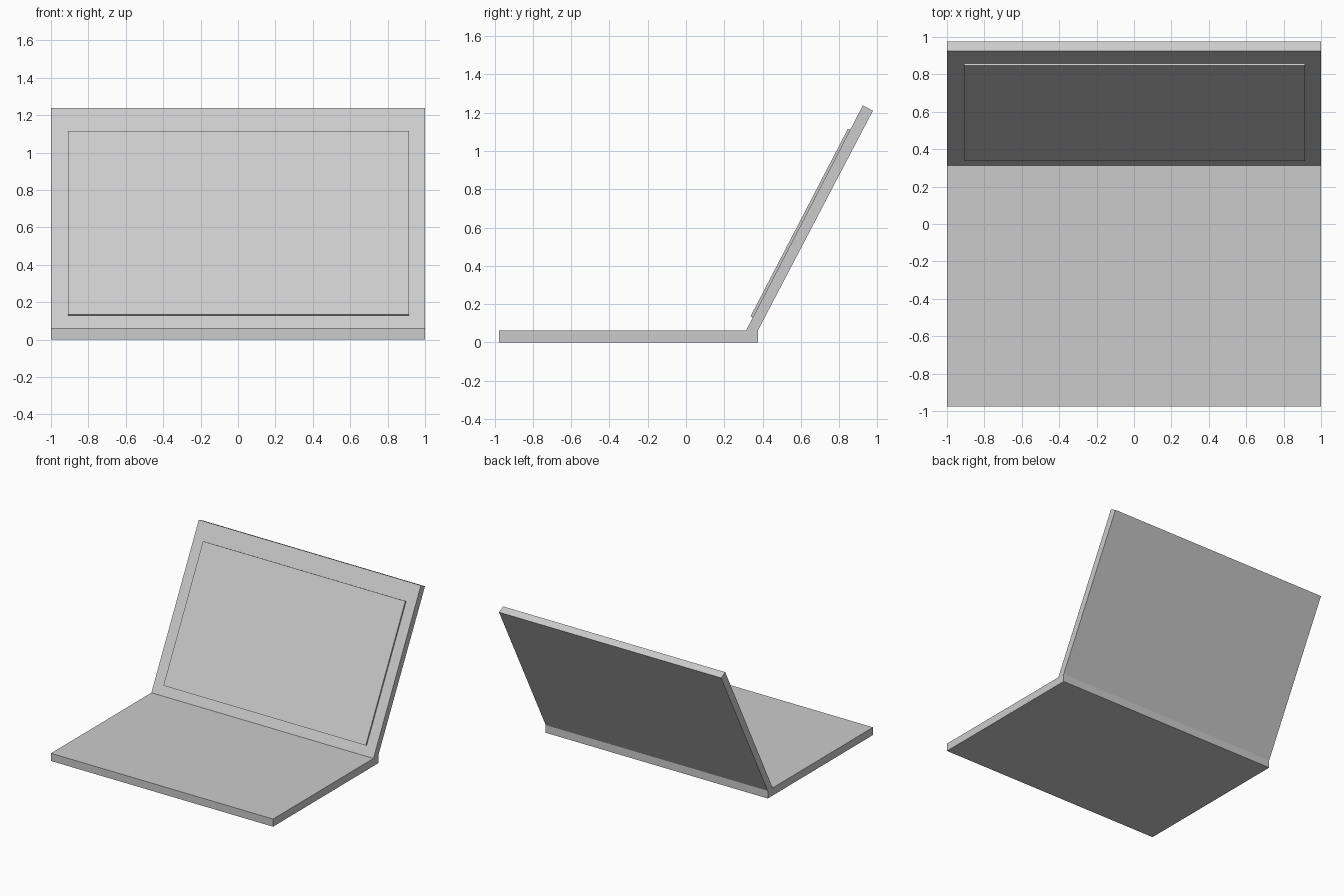
import bpy
import bmesh
from mathutils import Vector

if "Cube" in bpy.data.objects:
    bpy.data.objects.remove(bpy.data.objects["Cube"])


def extrude_profile(name, points, x0, x1):
    """Extrude a (y, z) profile along x into a closed solid."""
    bm = bmesh.new()
    face = bm.faces.new([bm.verts.new((x0, y, z)) for y, z in points])
    side = bmesh.ops.extrude_face_region(bm, geom=[face])["geom"]
    verts = [g for g in side if isinstance(g, bmesh.types.BMVert)]
    bmesh.ops.translate(bm, verts=verts, vec=(x1 - x0, 0, 0))
    bmesh.ops.recalc_face_normals(bm, faces=bm.faces)
    mesh = bpy.data.meshes.new(name)
    bm.to_mesh(mesh)
    bm.free()
    obj = bpy.data.objects.new(name, mesh)
    bpy.context.collection.objects.link(obj)
    return obj


# Hinge corner and directions along / out of the tilted lid
T = 0.0625
hinge = Vector((0.314, T))
lid_top = Vector((0.924, 1.238))
along = (lid_top - hinge).normalized()
out = Vector((-along.y, along.x))

# Base and lid folded from one slab
extrude_profile("laptop_body", [
    (-0.977, 0), (0.376, 0), (0.376, T), (0.977, 1.211),
    tuple(lid_top), tuple(hinge), (-0.977, T)], -1, 1)

# Thin raised screen panel on the inner lid face
corners = [(0.076, -0.001), (0.076, 0.013), (1.181, 0.013), (1.181, -0.001)]
extrude_profile("screen",
                [tuple(hinge + along * u + out * n) for u, n in corners],
                -0.908, 0.914)
